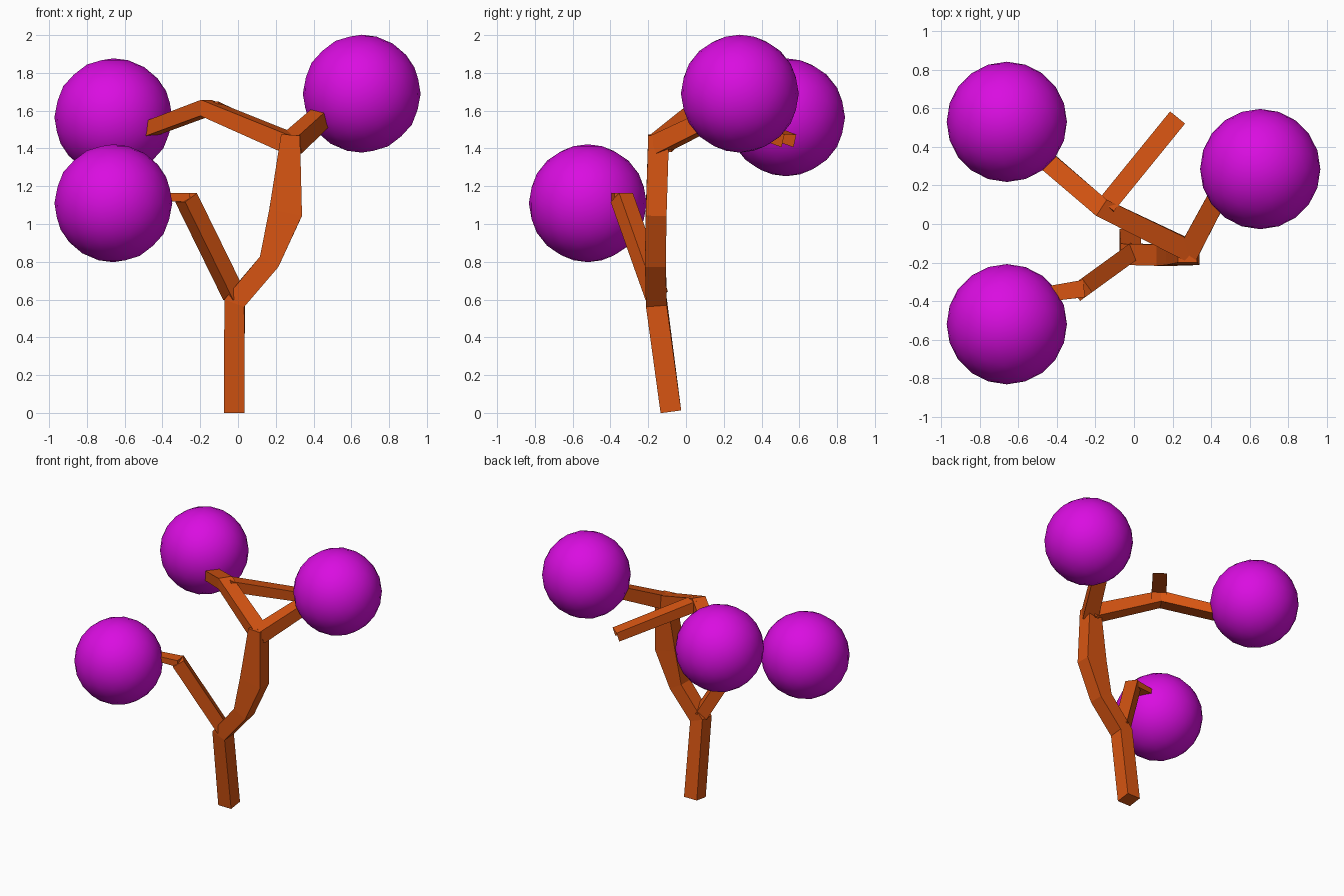
import bpy
import bmesh
from mathutils import Vector

default = bpy.data.objects.get("Cube")
if default:
    bpy.data.objects.remove(default, do_unlink=True)


def material(name, color):
    mat = bpy.data.materials.new(name)
    mat.use_nodes = True
    mat.diffuse_color = color
    mat.node_tree.nodes["Principled BSDF"].inputs["Base Color"].default_value = color
    return mat


BARK = material("orange bark", (0.68, 0.09, 0.006, 1))
LEAF = material("magenta foliage", (0.70, 0.004, 0.75, 1))


def add_object(name, bm, mat):
    mesh = bpy.data.meshes.new(name)
    bm.to_mesh(mesh)
    bm.free()
    mesh.materials.append(mat)
    obj = bpy.data.objects.new(name, mesh)
    bpy.context.collection.objects.link(obj)
    return obj


def limb(name, points, side=None, open_below=False):
    """Square-section limb; each point is x, y, z, size along side, size across."""
    centres = [Vector(p[:3]) for p in points]
    if side is None:
        side = (centres[-1] - centres[0]).cross(Vector((0, 0, 1)))
    side = Vector(side).normalized()
    steps = [(b - a).normalized() for a, b in zip(centres, centres[1:])]
    bm = bmesh.new()
    rings = []
    for i, c in enumerate(centres):
        before, after = steps[max(i - 1, 0)], steps[min(i, len(steps) - 1)]
        along = (before + after).normalized()
        s = (side - along * side.dot(along)).normalized()
        u = s.cross(along) / along.dot(after)
        s, u = s * points[i][3] / 2, u * points[i][4] / 2
        rings.append([bm.verts.new(c + v) for v in (s + u, u - s, -s - u, s - u)])
    for a, b in zip(rings, rings[1:]):
        for k in range(4):
            # the open limb is a channel without its lower wall and end cap
            if open_below and k == 2:
                continue
            n = (k + 1) % 4
            bm.faces.new((a[k], a[n], b[n], b[k]))
    bm.faces.new(rings[0])
    if not open_below:
        bm.faces.new(rings[-1])
    bmesh.ops.recalc_face_normals(bm, faces=bm.faces)
    return add_object(name, bm, BARK)


# Trunk with its swollen knot
limb("trunk", [
    (-0.02, -0.08, 0.006, 0.11, 0.11),
    (-0.018, -0.157, 0.585, 0.11, 0.105),
    (0.165, -0.162, 0.80, 0.11, 0.11),
    (0.252, -0.158, 1.06, 0.11, 0.175),
    (0.278, -0.145, 1.47, 0.11, 0.10),
], side=(0, 1, 0))

# Low branch and its thin broken tip
limb("low_branch", [
    (-0.02, -0.155, 0.62, 0.09, 0.09),
    (-0.275, -0.34, 1.14, 0.09, 0.09),
])
limb("low_branch_tip", [
    (-0.26, -0.335, 1.14, 0.09, 0.05),
    (-0.43, -0.36, 1.145, 0.08, 0.04),
])

# Upper branches
limb("left_branch", [
    (0.28, -0.15, 1.42, 0.11, 0.10),
    (0.45, 0.17, 1.575, 0.10, 0.09),
])
limb("long_branch", [
    (0.28, -0.135, 1.425, 0.11, 0.10),
    (-0.17, 0.085, 1.615, 0.10, 0.08),
    (-0.49, 0.36, 1.495, 0.10, 0.075),
])
limb("bare_branch", [
    (-0.15, 0.09, 1.61, 0.10, 0.08),
    (0.22, 0.545, 1.44, 0.10, 0.07),
], open_below=True)

# Foliage balls
for name, centre in (
    ("left_foliage", (0.655, 0.285, 1.69)),
    ("right_back_foliage", (-0.66, 0.53, 1.565)),
    ("right_front_foliage", (-0.66, -0.52, 1.11)),
):
    bm = bmesh.new()
    bmesh.ops.create_icosphere(bm, subdivisions=3, radius=0.312)
    for face in bm.faces:
        face.smooth = True
    ball = add_object(name, bm, LEAF)
    ball.location = centre
